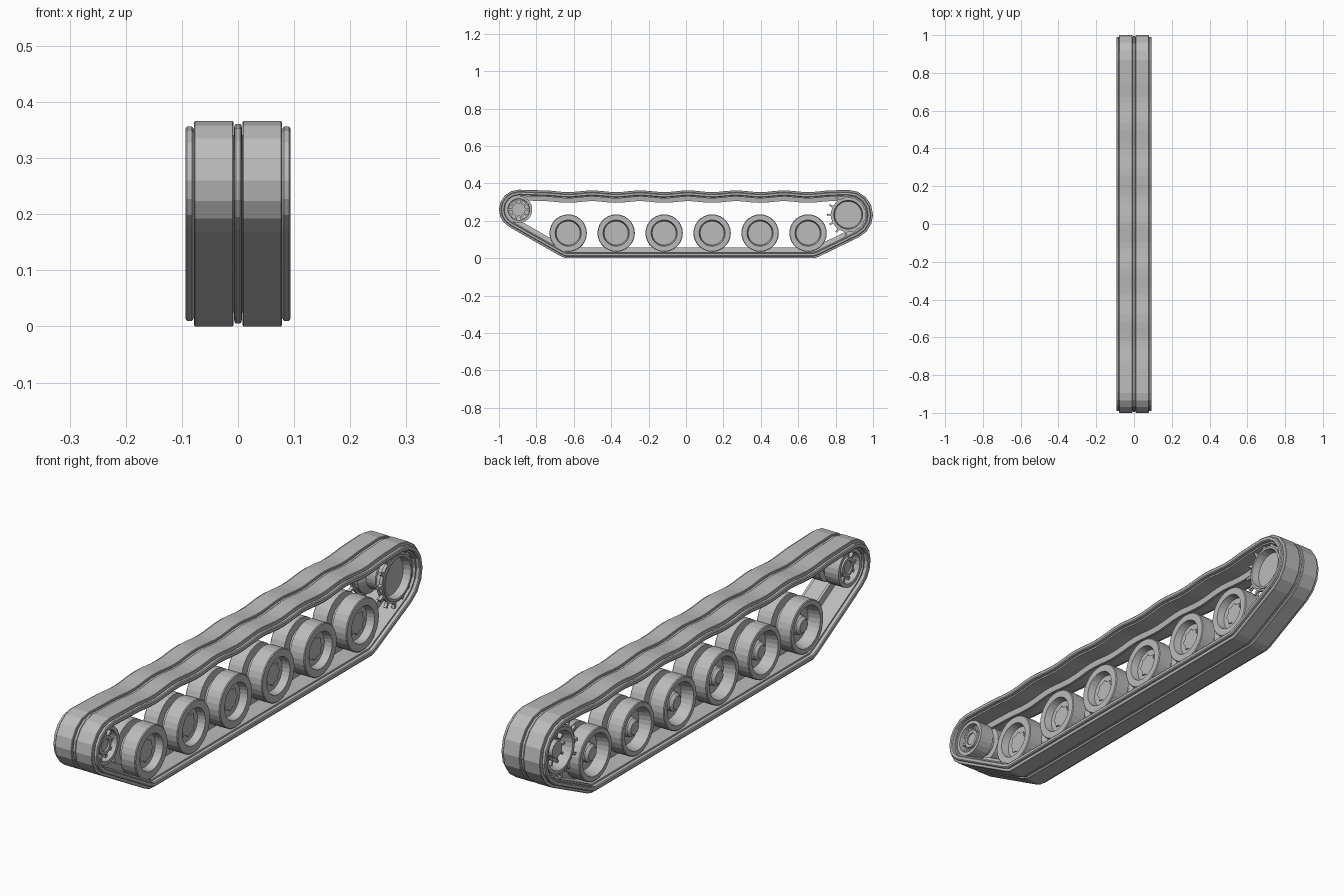
import bpy, bmesh, math
from mathutils import Matrix, Vector

if "Cube" in bpy.data.objects:
    bpy.data.objects.remove(bpy.data.objects["Cube"])

metal = bpy.data.materials.new("grey_metal")
metal.diffuse_color = (0.5, 0.5, 0.5, 1)
metal.use_nodes = True
metal.node_tree.nodes["Principled BSDF"].inputs["Base Color"].default_value = metal.diffuse_color


def finish(name, bm, loc=(0, 0, 0)):
    bmesh.ops.recalc_face_normals(bm, faces=bm.faces)
    me = bpy.data.meshes.new(name)
    bm.to_mesh(me)
    bm.free()
    me.materials.append(metal)
    ob = bpy.data.objects.new(name, me)
    ob.location = loc
    bpy.context.collection.objects.link(ob)
    return ob


def skin(bm, rings, close):
    """Join rings of vertices with quads; close links the last ring to the first."""
    n = len(rings)
    for i in range(n if close else n - 1):
        a, b = rings[i], rings[(i + 1) % n]
        m = len(a)
        for j in range(m):
            quad = (a[j], a[(j + 1) % m], b[(j + 1) % m], b[j])
            bm.faces.new(quad)


def lathe(bm, profile, sides):
    """Turn (radius, x) points about the x axis; radius 0 becomes a cap."""
    rings = []
    capped = profile[0][0] == 0
    pts = profile[1:-1] if capped else profile
    for r, x in pts:
        rings.append([bm.verts.new((x, r * math.cos(2 * math.pi * k / sides),
                                    r * math.sin(2 * math.pi * k / sides)))
                      for k in range(sides)])
    skin(bm, rings, not capped)
    if capped:
        bm.faces.new(rings[0])
        bm.faces.new(rings[-1])


def prism(bm, outline, x0, x1, angle=0):
    """Extrude a (y, z) outline from x0 to x1, turned about the x axis."""
    rot = Matrix.Rotation(angle, 3, 'X')
    rings = [[bm.verts.new(rot @ Vector((x, y, z))) for y, z in outline] for x in (x0, x1)]
    skin(bm, rings, False)
    for r in rings:
        bm.faces.new(r)


# Track path, clockwise seen from +x
IDLER, IDLER_R = (-0.894, 0.26), 0.106
SPROCKET, SPROCKET_R = (0.867, 0.232), 0.133
WHEELS = [-0.63 + 0.2565 * i for i in range(6)]


def arc(c, r, degrees):
    return [(c[0] + r * math.cos(math.radians(a)), c[1] + r * math.sin(math.radians(a)))
            for a in degrees]


path = arc(IDLER, IDLER_R, [240, 220, 200, 180, 157.5, 135, 112.5, 90])
for i in range(45):
    y = -0.76 + i * 1.54 / 44
    sag = 0.5 + 0.5 * math.cos(2 * math.pi * (y - WHEELS[0]) / 0.2565)
    path.append((y, 0.362 - 0.009 * sag))
path += arc(SPROCKET, SPROCKET_R, [90, 67.5, 45, 22.5, 0, -21, -43, -64])
path += [(0.71, 0.008), (0.685, 0.0), (-0.645, 0.0), (-0.675, 0.013)]


def offset_point(i, d):
    p0, p, p1 = (Vector(path[k % len(path)]) for k in (i - 1, i, i + 1))
    a, b = (p - p0).normalized(), (p1 - p).normalized()
    na, nb = Vector((a.y, -a.x)), Vector((b.y, -b.x))
    n = (na + nb).normalized()
    return p + n * (d / max(n.dot(na), 0.5))


def sweep(name, section):
    """Sweep an (x, depth) section along the closed track path."""
    bm = bmesh.new()
    rings = []
    for i in range(len(path)):
        ring = []
        for x, d in section:
            p = offset_point(i, d)
            ring.append(bm.verts.new((x, p.x, p.y)))
        rings.append(ring)
    skin(bm, rings, True)
    finish(name, bm)


# Track belts: pads, rounded edge strips and the tall centre guide
for side, s in (("right", 1), ("left", -1)):
    sweep(side + "_track_pads", [(s * 0.008, 0.002), (s * 0.01, 0), (s * 0.0766, 0),
                                 (s * 0.0786, 0.002), (s * 0.0786, 0.034), (s * 0.008, 0.034)])
    sweep(side + "_track_edge", [(s * 0.0796, 0.013), (s * 0.082, 0.01), (s * 0.091, 0.01),
                                 (s * 0.0938, 0.014), (s * 0.0938, 0.024), (s * 0.091, 0.028),
                                 (s * 0.078, 0.028), (s * 0.078, 0.016)])
sweep("track_centre_guide", [(-0.0082, 0.034), (-0.0065, 0.008), (-0.004, 0.005), (0.004, 0.005),
                             (0.0065, 0.008), (0.0082, 0.034), (0.005, 0.057), (-0.005, 0.057)])

# Road wheels: twin rims, outer disc with star cap, inner hub
wheel_profile = [(0, 0.045), (0.064, 0.045), (0.07, 0.074), (0.097, 0.074), (0.1, 0.071),
                 (0.1, 0.013), (0.07, 0.011), (0.07, -0.011), (0.1, -0.013), (0.1, -0.071),
                 (0.097, -0.074), (0.08, -0.074), (0.07, -0.028), (0.038, -0.024),
                 (0.034, -0.05), (0.024, -0.06), (0, -0.06)]
star = [((0.045, 0.036)[k % 2] * math.cos(k * math.pi / 8),
         (0.045, 0.036)[k % 2] * math.sin(k * math.pi / 8)) for k in range(16)]
for n, y in enumerate(WHEELS):
    bm = bmesh.new()
    lathe(bm, wheel_profile, 28)
    prism(bm, star, 0.044, 0.05)
    finish("road_wheel_%d" % (n + 1), bm, (0, y, 0.134))

# Front idler: two open rims with a spoked hub
bm = bmesh.new()
for s in (1, -1):
    lathe(bm, [(0.058, s * 0.072), (0.072, s * 0.072), (0.072, s * 0.012), (0.046, s * 0.011),
               (0.046, s * 0.02), (0.056, s * 0.024)], 24)
    lathe(bm, [(0.024, s * 0.064), (0.036, s * 0.064), (0.036, s * 0.008), (0.024, s * 0.008)], 20)
    for k in range(10):
        spoke = [(0.032, -0.004), (0.06, -0.006), (0.06, 0.006), (0.032, 0.004)]
        prism(bm, spoke, s * 0.02, s * 0.056, k * math.pi / 5)
lathe(bm, [(0, 0.058), (0.026, 0.058), (0.026, -0.058), (0, -0.058)], 20)
lathe(bm, [(0.034, 0.012), (0.048, 0.012), (0.048, -0.012), (0.034, -0.012)], 24)
finish("front_idler", bm, (0, *IDLER))

# Rear sprocket: drum, toothed rings and inner bolts
bm = bmesh.new()
lathe(bm, [(0, 0.045), (0.072, 0.045), (0.0775, 0.074), (0.086, 0.074), (0.086, 0.04),
           (0.062, 0.02), (0.062, -0.02), (0.086, -0.04), (0.086, -0.074), (0.074, -0.074),
           (0.062, -0.03), (0.034, -0.03), (0.03, -0.06), (0, -0.06)], 26)
for s in (1, -1):
    lathe(bm, [(0.08, s * 0.058), (0.093, s * 0.058), (0.093, s * 0.07), (0.08, s * 0.07)], 26)
    for k in range(13):
        tooth = [(0.088, -0.009), (0.102, -0.004), (0.113, -0.006), (0.113, 0.006),
                 (0.102, 0.004), (0.088, 0.009)]
        prism(bm, tooth, s * 0.058, s * 0.07, math.pi + k * 2 * math.pi / 13)
for k in range(10):
    bolt = [(0.042, -0.004), (0.062, -0.004), (0.062, 0.004), (0.042, 0.004)]
    prism(bm, bolt, -0.05, -0.028, k * math.pi / 5)
finish("rear_sprocket", bm, (0, *SPROCKET))
